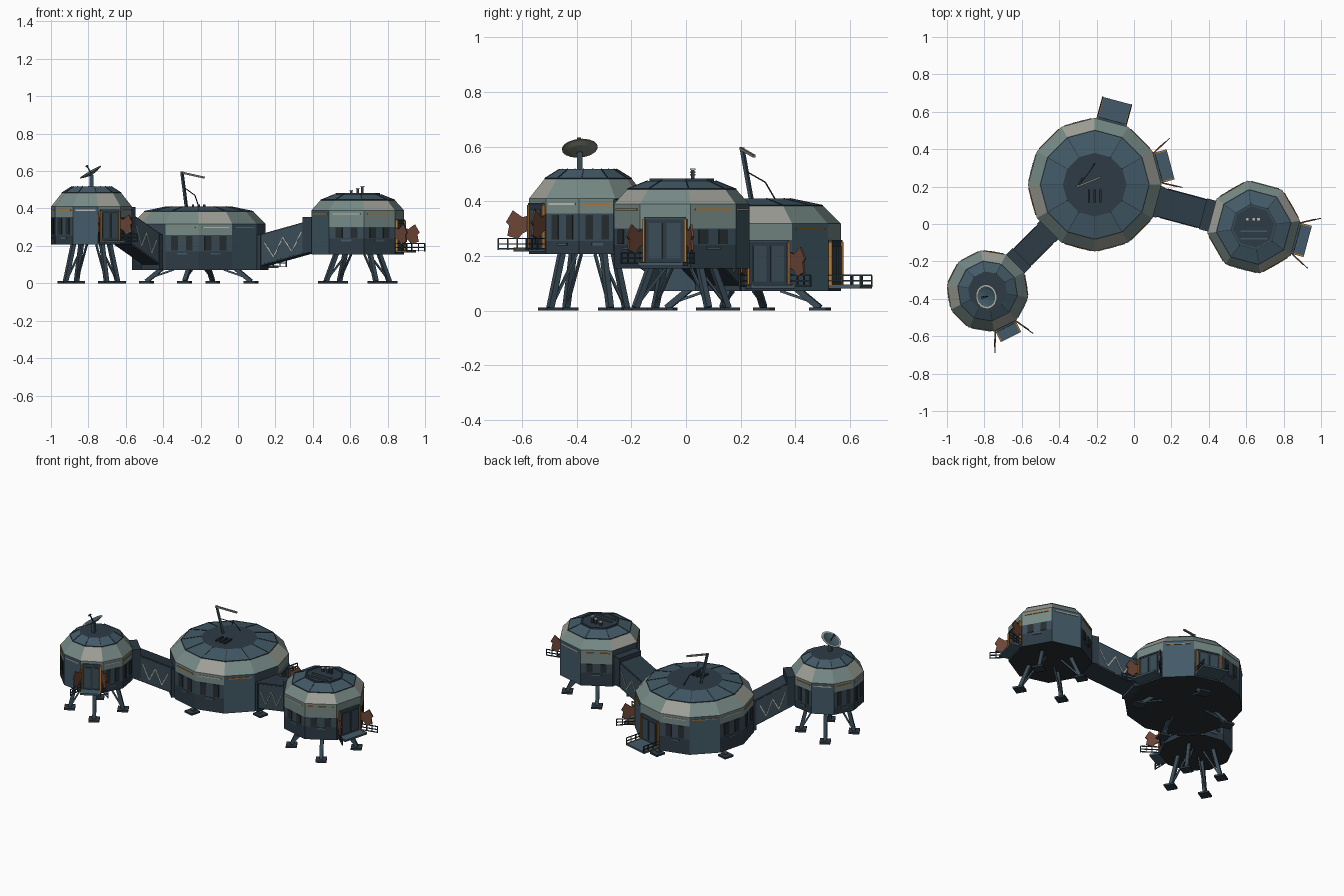
import bpy, bmesh
from math import cos, sin, pi, radians
from mathutils import Matrix, Vector

cube = bpy.data.objects.get("Cube")
if cube:
    bpy.data.objects.remove(cube)

COLORS = {
    "teal_grey": (0.18, 0.25, 0.235), "warm_grey": (0.34, 0.35, 0.31),
    "slate_blue": (0.055, 0.102, 0.135), "wall_blue": (0.042, 0.07, 0.093),
    "navy": (0.026, 0.043, 0.06), "underside": (0.02, 0.027, 0.03),
    "orange": (0.45, 0.19, 0.03), "rust": (0.15, 0.06, 0.037),
    "pale_trim": (0.48, 0.48, 0.42), "dish_grey": (0.21, 0.23, 0.19),
}
MATS = {}
for key, rgb in COLORS.items():
    m = bpy.data.materials.new(key)
    m.use_nodes = True
    m.diffuse_color = (*rgb, 1)
    m.node_tree.nodes["Principled BSDF"].inputs["Base Color"].default_value = (*rgb, 1)
    MATS[key] = m


def finish(name, bm, cols):
    bmesh.ops.recalc_face_normals(bm, faces=bm.faces)
    me = bpy.data.meshes.new(name)
    bm.to_mesh(me)
    bm.free()
    for c in cols:
        me.materials.append(MATS[c])
    ob = bpy.data.objects.new(name, me)
    bpy.context.collection.objects.link(ob)


def build(name, items):
    """Join a list of (matrix, colour) unit boxes into one object."""
    bm, cols = bmesh.new(), []
    for mat, col in items:
        if col not in cols:
            cols.append(col)
        new = bmesh.ops.create_cube(bm, size=1, matrix=mat)["verts"]
        for f in {f for v in new for f in v.link_faces}:
            f.material_index = cols.index(col)
    finish(name, bm, cols)


def box(frame, loc, size, col):
    return frame @ Matrix.Translation(loc) @ Matrix.Diagonal((*size, 1)), col


def rod(frame, p, q, t, col):
    p, q = Vector(p), Vector(q)
    turn = (q - p).to_track_quat('Z', 'Y').to_matrix().to_4x4()
    return frame @ Matrix.Translation((p + q) / 2) @ turn @ Matrix.Diagonal((t, t, (q - p).length, 1)), col


def frame_at(center, deg):
    return Matrix.Translation((*center, 0)) @ Matrix.Rotation(radians(deg), 4, 'Z')


def corner(mod, k, r, z):
    a = radians(mod["a0"]) + (k - 0.5) * 2 * pi / mod["n"]
    return Vector((mod["c"][0] + r * cos(a), mod["c"][1] + r * sin(a), z))


def hull(name, mod):
    """Polygonal pod: each profile band has its own colour, varied by facet."""
    n = mod["n"]
    cols = ["navy", "wall_blue", "teal_grey", "warm_grey", "slate_blue", "underside"]
    bm = bmesh.new()
    rings = [[bm.verts.new(corner(mod, k, r, z)) for k in range(n)] for r, z in mod["profile"]]
    bands = [0, 1, 2, 2, 4]
    for b, (lo, hi) in enumerate(zip(rings, rings[1:])):
        for k in range(n):
            f = bm.faces.new((lo[k], lo[(k + 1) % n], hi[(k + 1) % n], hi[k]))
            f.material_index = bands[b]
            if b < 3 and k in mod["plain"]:
                f.material_index = 4
            elif b < 3 and k in mod["tunnel"]:
                f.material_index = 1
            if b == 3 and k % 3 == 1:
                f.material_index = 3
    bm.faces.new(rings[0]).material_index = 5
    bm.faces.new(rings[-1]).material_index = 0
    finish(name + "_hull", bm, cols)
    # Roof seams along the ridges and rings
    I, (edge, top), seams = Matrix.Identity(4), mod["profile"][-2:], []
    for k in range(n):
        seams.append(rod(I, corner(mod, k, *edge), corner(mod, k, *top), .004, "navy"))
        seams.append(rod(I, corner(mod, k, *edge), corner(mod, k + 1, *edge), .004, "navy"))
    build(name + "_roof_seams", seams)


def wall_details(name, mod):
    """Windows, stripes and panel strips as thin plates on the facets."""
    items = []
    z0, z1, z2, z3 = [p[1] for p in mod["profile"][:4]]
    a, w = mod["ap"], mod["w"]
    for k in range(mod["n"]):
        F = frame_at(mod["c"], mod["a0"] + k * 360 / mod["n"])
        if k in mod["tunnel"] or k in mod["doors"]:
            continue
        plain = k in mod["plain"]
        col = "orange" if (k % 2 or plain and mod["n"] == 12) else "pale_trim"
        items.append(box(F, (a, 0, z3 - 0.02), (0.008, w * .8, 0.007), col))
        if plain:
            continue
        for s in (-.22, .22):
            items.append(box(F, (a, s * w, (z1 + z2) / 2), (0.008, w * .2, (z2 - z1) * .9), "underside"))
        items.append(box(F, (a, 0, z1 - 0.012), (0.010, w * .3, 0.010), "slate_blue"))
    build(name + "_windows_and_stripes", items)


def door_leaf(name, F, hinge, side, z):
    """Open swinging leaf with a notched outline."""
    pts = [(0, .035), (.03, .02), (.045, 0), (.085, .012), (.078, .05), (.09, .062), (.065, .105), (.03, .08), (0, .088)]
    M = F @ Matrix.Translation((*hinge, z)) @ Matrix.Rotation(radians(28 * side), 4, 'Z')
    bm = bmesh.new()
    face = bm.faces.new([bm.verts.new(M @ Vector((x, 0, h))) for x, h in pts])
    ext = bmesh.ops.extrude_face_region(bm, geom=[face])["geom"]
    off = M.to_3x3() @ Vector((0, .008 * side, 0))
    bmesh.ops.translate(bm, verts=[v for v in ext if isinstance(v, bmesh.types.BMVert)], vec=off)
    finish(name, bm, ["rust"])


def porch(name, mod, k, length, rail, flare):
    """Doorway, platform and railings; flared porches also get open leaves."""
    F = frame_at(mod["c"], mod["a0"] + k * 360 / mod["n"])
    a, z, w = mod["ap"], mod["profile"][0][1] + 0.015, mod["w"] * .9
    items = [box(F, (a + length / 2, 0, z), (length, w, 0.012), "slate_blue"),
             box(F, (a, 0, z + .085), (0.014, w * .85, 0.16), "navy"),
             box(F, (a, 0, z + .168), (0.022, w * .9, 0.008), "wall_blue")]
    items += [box(F, (a + .004, s * w * .2, z + .085), (0.016, w * .3, 0.13), "wall_blue") for s in (-1, 1)]
    for s in (-1, 1):
        items.append(box(F, (a + length / 2, s * w * .47, z + .007), (length, .006, .003), "orange"))
        items.append(box(F, (a + .005, s * w * .46, z + .085), (0.016, .008, 0.16), "orange"))
        G = F @ Matrix.Translation((a, s * w * .48, z)) @ Matrix.Rotation(radians(flare * s), 4, 'Z')
        for h in (.004, .022, .042):
            items.append(rod(G, (0, 0, h), (rail, 0, h), .005, "navy"))
        for t in (.4, .7, 1):
            items.append(rod(G, (rail * t, 0, 0), (rail * t, 0, .042), .005, "navy"))
        if flare:
            door_leaf(f"{name}_door_leaf_{'left' if s > 0 else 'right'}", F, (a, s * w * .46), s, z + .04)
    build(name, items)


def legs(name, mod):
    ang, r_foot, r_top = mod["legs"]
    z0, items = mod["profile"][0][1], []
    for i in range(4):
        F = frame_at(mod["c"], ang + 90 * i)
        items.append(box(F, (r_foot, 0, .006), (.065, .065, .012), "navy"))
        items.append(rod(F, (r_foot, 0, .01), (r_top, 0, z0 + .01), .022, "wall_blue"))
        items.append(rod(F, (r_foot - .01, 0, .025), (r_top - .06, 0, z0), .009, "slate_blue"))
    build(name + "_legs", items)


def tunnel(name, a, b, deg):
    """Sloping corridor with end collars and zigzag side bracing."""
    x0 = a["ap"] - .02
    x1 = (Vector(b["c"]) - Vector(a["c"])).length - b["ap"] + .02
    za, zb = a["profile"][0][1] + .01, b["profile"][0][1] + .02
    shear = Matrix.Identity(4)
    shear[2][0] = (zb - za) / (x1 - x0)
    F = frame_at(a["c"], deg) @ Matrix.Translation((x0, 0, za))
    S, L, w, h = F @ shear, x1 - x0, b["tw"], .17
    items = [box(S, (L / 2, 0, h / 2), (L, w, h), "navy"),
             box(F, (.02, 0, h / 2), (.04, w + .015, h + .02), "navy"),
             box(F, (L - .035, 0, zb - za + h / 2), (.07, w + .015, h + .02), "navy")]
    for s in (-1, 1):
        y = s * (w / 2 + .002)
        items.append(box(S, (L / 2, s * w / 2, h / 2), (L, .004, h * .9), "wall_blue"))
        for i in range(4):
            p, q = .06 + (L - .14) * i / 4, .06 + (L - .14) * (i + 1) / 4
            lo, hi = (.03, .12) if i % 2 else (.12, .03)
            items.append(rod(S, (p, y, lo), (q, y, hi), .005, "pale_trim"))
    build(name, items)


def module(c, n, a0, R, heights, roof, **kw):
    z0, z1, z2, z3, z4, z5 = heights
    return dict(c=c, n=n, a0=a0, ap=R * cos(pi / n), w=2 * R * sin(pi / n),
                profile=[(R, z0), (R, z1), (R, z2), (R, z3), (roof[0], z4), (roof[1], z5)], **kw)


main = module((-.21, .21), 12, -15, .357, (.072, .17, .258, .318, .385, .41), (.29, .17),
              plain=(2, 5, 11), doors=(1, 3), tunnel=(0, 8), legs=(75, .29, .2))
east = module((.64, -.016), 8, -15, .25, (.155, .24, .30, .39, .445, .475), (.2, .125),
              plain=(2, 5), doors=(0,), tunnel=(4,), legs=(30, .195, .13), tw=.155)
west = module((-.783, -.358), 10, 45, .219, (.207, .255, .355, .41, .484, .518), (.16, .105),
              plain=(2, 6), doors=(7,), tunnel=(0,), legs=(30, .16, .11), tw=.125)

for label, mod in (("main_pod", main), ("left_pod", east), ("right_pod", west)):
    hull(label, mod)
    wall_details(label, mod)
    legs(label, mod)
tunnel("left_tunnel", main, east, -15)
tunnel("right_tunnel", main, west, -135)
porch("main_porch_side", main, 1, .075, .117, 28)
porch("main_porch_back", main, 3, .12, .12, 0)
porch("left_porch", east, 0, .068, .117, 28)
porch("right_porch", west, 7, .068, .117, 28)

# Crane mast and vents on the main roof
I = Matrix.Identity(4)
build("crane_mast", [rod(I, (-.275, .24, .40), (-.3, .205, .595), .013, "wall_blue"),
                     rod(I, (-.305, .2, .593), (-.18, .25, .565), .010, "dish_grey"),
                     rod(I, (-.285, .22, .51), (-.23, .29, .47), .004, "underside"),
                     rod(I, (-.23, .29, .47), (-.21, .325, .41), .004, "underside")])
build("main_roof_vents", [box(I, (-.21 + d, .15, .413), (.012, .07, .014), "underside") for d in (-.03, 0, .03)])

# Chimneys, panels and rim on the left roof
build("left_roof_chimneys", [item for x, h in ((.605, .02), (.64, .03), (.665, .04)) for item in (
    box(I, (x, .025, .475 + h / 2), (.014, .014, h), "navy"),
    box(I, (x, .025, .477 + h), (.02, .02, .006), "pale_trim"))]
    + [box(I, (.64, y, .479), (.14, .008, .008), "slate_blue") for y in (-.04, -.08)]
    + [rod(I, corner(east, k, .115, .479), corner(east, k + 1, .115, .479), .008, "wall_blue") for k in range(8)])

# Tilted dish on the right roof
tilt = Vector((-.5, -.08, .86)).to_track_quat('Z', 'Y').to_matrix().to_4x4()
D = Matrix.Translation((-.785, -.388, .588)) @ tilt
bm = bmesh.new()
rings = [[bm.verts.new(D @ Vector((r * cos(i * pi / 8), r * sin(i * pi / 8), z))) for i in range(16)]
         for r, z in ((.012, -.008), (.04, -.003), (.058, .004), (.066, .006),
                      (.066, .009), (.055, .009), (.038, .003), (.012, -.002))]
for b, (lo, hi) in enumerate(zip(rings, rings[1:])):
    for i in range(16):
        f = bm.faces.new((lo[i], lo[(i + 1) % 16], hi[(i + 1) % 16], hi[i]))
        f.material_index = 1 if b == 4 else (2 if b > 4 else 0)
bm.faces.new(rings[0])
bm.faces.new(rings[-1]).material_index = 2
finish("dish", bm, ["dish_grey", "pale_trim", "slate_blue"])
build("dish_mast", [rod(I, (-.783, -.388, .51), (-.783, -.388, .58), .02, "wall_blue"),
                    rod(D, (0, 0, -.01), (0, 0, .045), .006, "navy"),
                    box(D, (0, 0, .045), (.014, .014, .008), "navy")])
